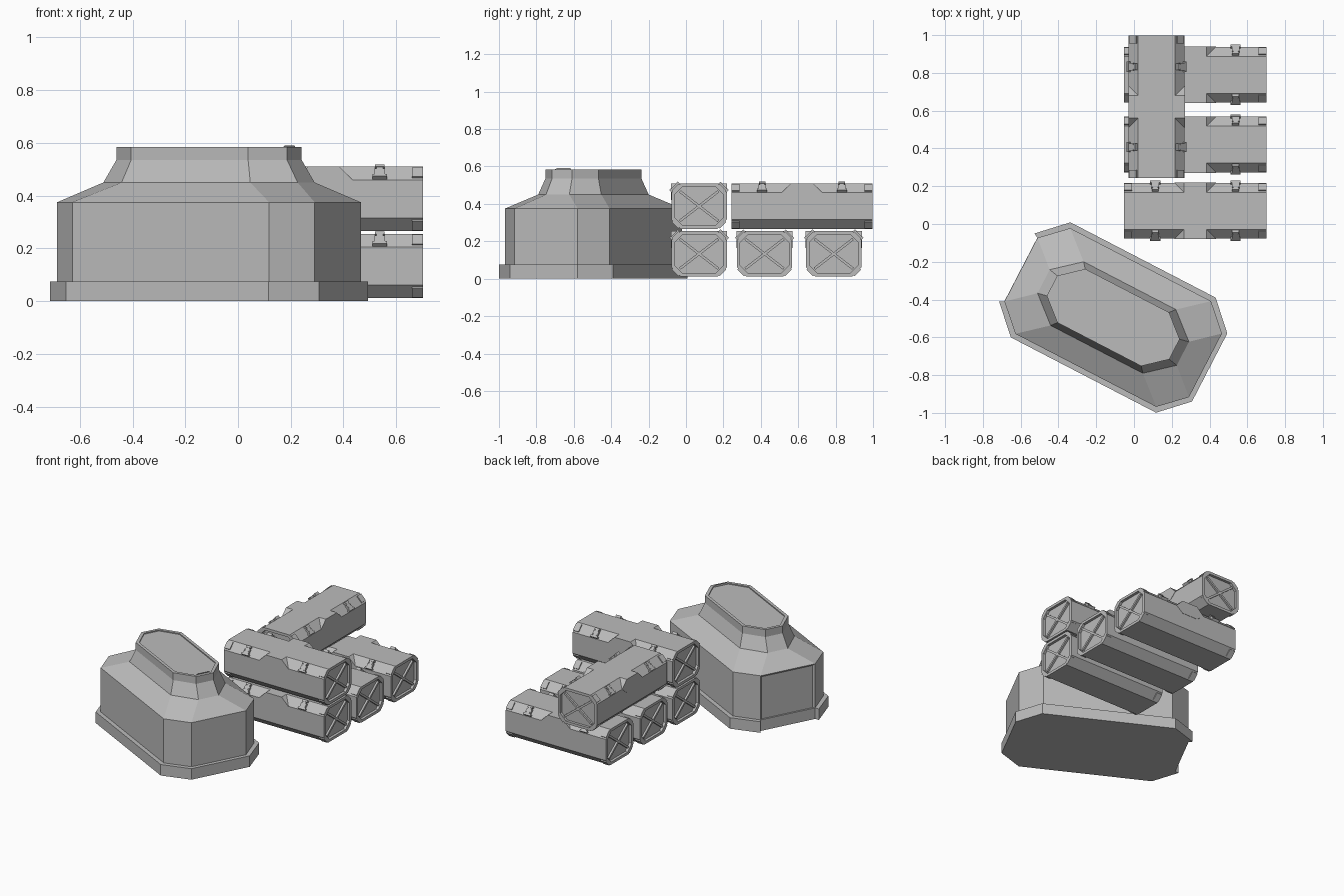
import bpy, bmesh, math
from mathutils import Matrix, Vector

cube = bpy.data.objects.get("Cube")
if cube:
    bpy.data.objects.remove(cube, do_unlink=True)

grey = bpy.data.materials.new("plain grey")
grey.use_nodes = True
grey.diffuse_color = (0.5, 0.5, 0.5, 1)
grey.node_tree.nodes["Principled BSDF"].inputs["Base Color"].default_value = (0.5, 0.5, 0.5, 1)


def octagon(a, b, ca, cb):
    """Chamfered rectangle: half sizes a, b; flat sides end at ca, cb."""
    return [(a, -cb), (a, cb), (ca, b), (-ca, b), (-a, cb), (-a, -cb), (-ca, -b), (ca, -b)]


def loft(bm, rings):
    """Skin a list of closed 3D rings and cap both ends."""
    loops = [[bm.verts.new(p) for p in ring] for ring in rings]
    n = len(loops[0])
    for low, high in zip(loops, loops[1:]):
        for i in range(n):
            j = (i + 1) % n
            bm.faces.new((low[i], low[j], high[j], high[i]))
    bm.faces.new(loops[0][::-1])
    bm.faces.new(loops[-1])
    bmesh.ops.recalc_face_normals(bm, faces=bm.faces[:])


def box(bm, centre, size, rot=None):
    m = Matrix.Translation(centre) @ (rot or Matrix()) @ Matrix.Diagonal((*size, 1))
    bmesh.ops.create_cube(bm, size=1, matrix=m)


def to_mesh(bm, name):
    mesh = bpy.data.meshes.new(name)
    bm.to_mesh(mesh)
    bm.free()
    mesh.materials.append(grey)
    return mesh


def place(mesh, name, loc, angle):
    ob = bpy.data.objects.new(name, mesh)
    ob.location = loc
    ob.rotation_euler.z = math.radians(angle)
    bpy.context.collection.objects.link(ob)


# Bunker body: walls, sloped shoulder, tapered neck, recessed roof
levels = [(0, .55, .315, .42, .19), (.375, .55, .315, .42, .19),
          (.45, .415, .19, .275, .07), (.535, .365, .16, .25, .06),
          (.585, .365, .16, .25, .06), (.585, .345, .14, .24, .052),
          (.578, .345, .14, .24, .052)]
bm = bmesh.new()
loft(bm, [[(x, y, z) for x, y in octagon(*dims)] for z, *dims in levels])
# Recessed door in the end wall
door = [f for f in bm.faces if f.normal.x < -0.95]
bmesh.ops.inset_region(bm, faces=door, thickness=.018, depth=0)
bmesh.ops.translate(bm, verts=door[0].verts[:], vec=(.01, 0, 0))
bunker = to_mesh(bm, "bunker_body")

# Foot skirt, open at the door
outline = octagon(.575, .343, .433, .203)
outline[5:5] = [(-.551, .19), (-.551, -.19)]
bm = bmesh.new()
loft(bm, [[(x, y, z) for x, y in outline] for z in (0, .075)])
skirt = to_mesh(bm, "bunker_skirt")
for mesh in (bunker, skirt):
    place(mesh, mesh.name, (-.11, -.495, 0), -27.4)

# Crate, lying along x and centred on its origin
L, W, H, C = .377, .148, .122, .05
SIDES = (-1, 1)

# Shell with recessed octagonal ends
bm = bmesh.new()
rings = []
for x, d in ((-L + .018, .018), (-L, .018), (-L, 0), (L, 0), (L, .018), (L - .018, .018)):
    k = C - d * .4
    rings.append([(x, y, z) for y, z in octagon(W - d, H - d, W - d - k, H - d - k)])
loft(bm, rings)
shell = to_mesh(bm, "crate_shell")

# Crossed braces on both ends
bm = bmesh.new()
lean = math.atan2(H - .035, W - .035)
for s in SIDES:
    for t in SIDES:
        box(bm, (s * (L - .012), 0, 0), (.014, .26, .014), Matrix.Rotation(t * lean, 4, 'X'))
braces = to_mesh(bm, "crate_braces")

# Corner brackets on the chamfers at each end
bm = bmesh.new()
for s in SIDES:
    for t in SIDES:
        for u in SIDES:
            turn = Matrix.Rotation(t * u * math.radians(45), 4, 'X')
            box(bm, (s * (L - .021), t * (W - C / 2), u * (H - C / 2)), (.042, .014, .05), turn)
brackets = to_mesh(bm, "crate_brackets")

# Hexagonal pads over the middle of the upper chamfers
bm = bmesh.new()
hexagon = [(.06, H), (.11, H - C), (.06, H - .09), (-.06, H - .09), (-.11, H - C), (-.06, H)]
for t in SIDES:
    loft(bm, [[(x, t * y, z) for x, z in hexagon] for y in (W - C, W + .002)])
pads = to_mesh(bm, "crate_side_pads")

# Latches: a trunk on the chamfer with a crossbar at each end
bm = bmesh.new()
for s in SIDES:
    for t in SIDES:
        base = Vector((s * .213, t * (W - C / 2 + .007), H - C / 2 + .005))
        turn = Matrix.Rotation(t * math.radians(45), 4, 'X')
        box(bm, base, (.024, .014, .06), turn)
        for u, width in ((-1, .054), (1, .036)):
            box(bm, base + turn @ Vector((0, 0, u * .026)), (width, .018, .012), turn)
        for side in SIDES:
            box(bm, base + turn @ Vector((side * .016, 0, -.006)), (.007, .014, .036), turn)
latches = to_mesh(bm, "crate_latches")

# Three crates on the ground, two stacked above
stack = {"front_lower": (.325, .07, .133, 0), "middle_lower": (.325, .42, .133, 0),
         "back_lower": (.325, .79, .133, 0), "front_upper": (.325, .07, .388, 0),
         "cross_upper": (.12, .62, .388, 90)}
for spot, (x, y, z, angle) in stack.items():
    for mesh in (shell, braces, brackets, pads, latches):
        place(mesh, spot + "_" + mesh.name, (x, y, z), angle)
